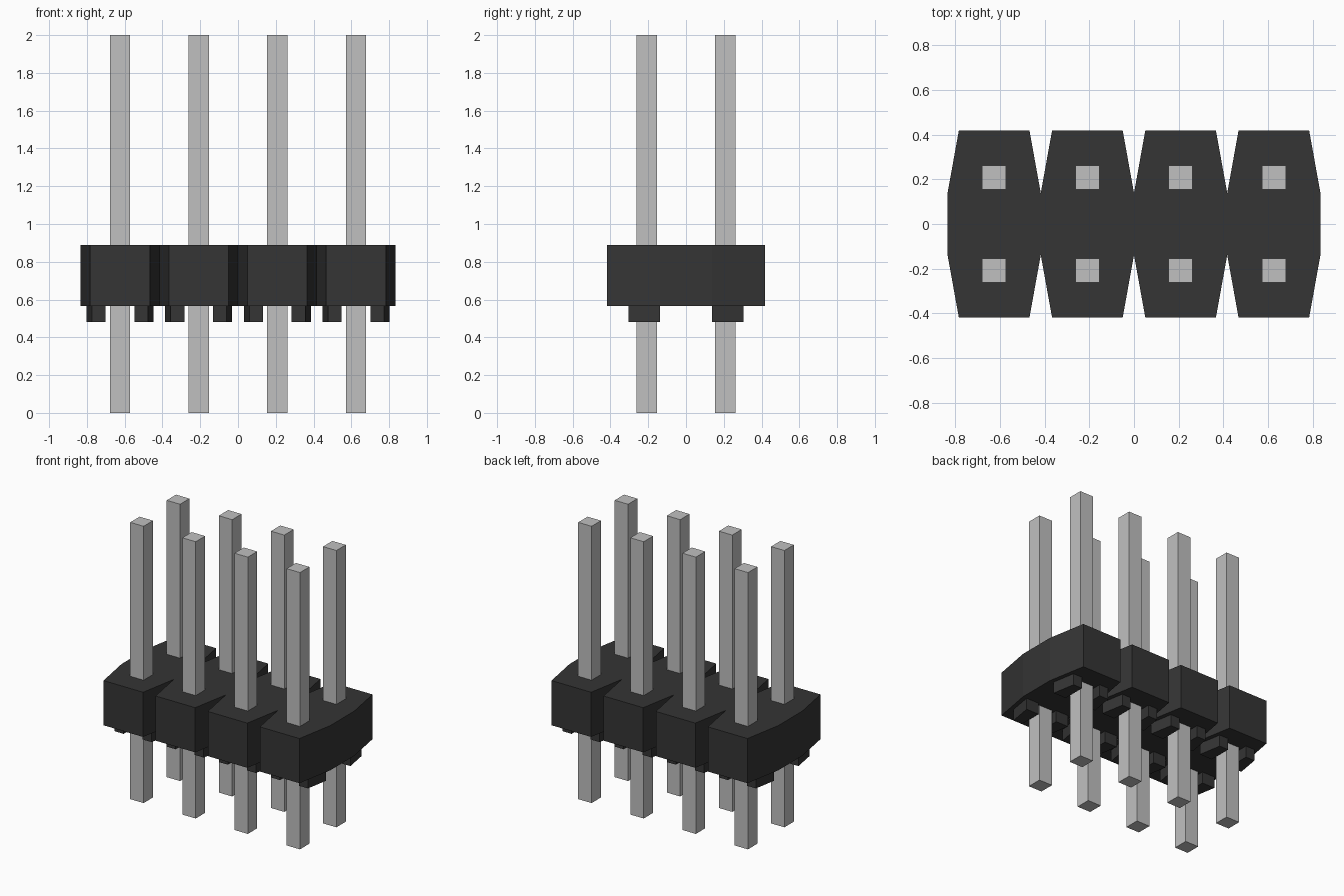
import bpy, bmesh

cube = bpy.data.objects.get("Cube")
if cube:
    bpy.data.objects.remove(cube, do_unlink=True)

PITCH = 0.4167
CELLS = [(i - 1.5) * PITCH for i in range(4)]
HALF_CELL = PITCH / 2
BODY_BOTTOM, BODY_TOP = 0.565, 0.888


def material(name, rgb):
    mat = bpy.data.materials.new(name)
    mat.use_nodes = True
    mat.diffuse_color = (*rgb, 1)
    bsdf = mat.node_tree.nodes["Principled BSDF"]
    bsdf.inputs["Base Color"].default_value = (*rgb, 1)
    bsdf.inputs["Roughness"].default_value = 0.6
    return mat


def prism(name, outline, z0, z1, mat):
    """Extrude a flat outline from z0 up to z1."""
    bm = bmesh.new()
    base = bm.faces.new([bm.verts.new((x, y, z0)) for x, y in outline])
    top = bmesh.ops.extrude_face_region(bm, geom=[base])["geom"]
    verts = [v for v in top if isinstance(v, bmesh.types.BMVert)]
    bmesh.ops.translate(bm, verts=verts, vec=(0, 0, z1 - z0))
    bmesh.ops.recalc_face_normals(bm, faces=bm.faces)
    mesh = bpy.data.meshes.new(name)
    bm.to_mesh(mesh)
    bm.free()
    mesh.materials.append(mat)
    obj = bpy.data.objects.new(name, mesh)
    bpy.context.collection.objects.link(obj)
    return obj


plastic = material("black plastic", (0.035, 0.035, 0.035))
metal = material("grey metal", (0.53, 0.53, 0.53))

# Housing: one outline with tapered cells and V notches between them
FLAT, SHOULDER, DEPTH = 0.158, 0.138, 0.417
front = [(CELLS[0] - HALF_CELL, -SHOULDER)]
for c in CELLS:
    front += [(c - FLAT, -DEPTH), (c + FLAT, -DEPTH), (c + HALF_CELL, -SHOULDER)]
back = [(-x, -y) for x, y in front]
prism("housing", front + back, BODY_BOTTOM, BODY_TOP, plastic)

# Stand-off feet: a slanted pair beside each pin
FOOT = [(0.076, 0.138), (0.177, 0.138), (0.148, 0.305), (0.076, 0.305)]
PIN = 0.0535
for column, c in enumerate(CELLS, 1):
    for row, sy in (("front", -1), ("back", 1)):
        for side, sx in (("right", -1), ("left", 1)):
            prism(f"foot_{row}_{column}_{side}",
                  [(c + sx * x, sy * y) for x, y in FOOT],
                  0.482, BODY_BOTTOM, plastic)
        # Square pin through the housing
        y = sy * HALF_CELL
        prism(f"pin_{row}_{column}",
              [(c - PIN, y - PIN), (c + PIN, y - PIN),
               (c + PIN, y + PIN), (c - PIN, y + PIN)],
              0, 2, metal)
